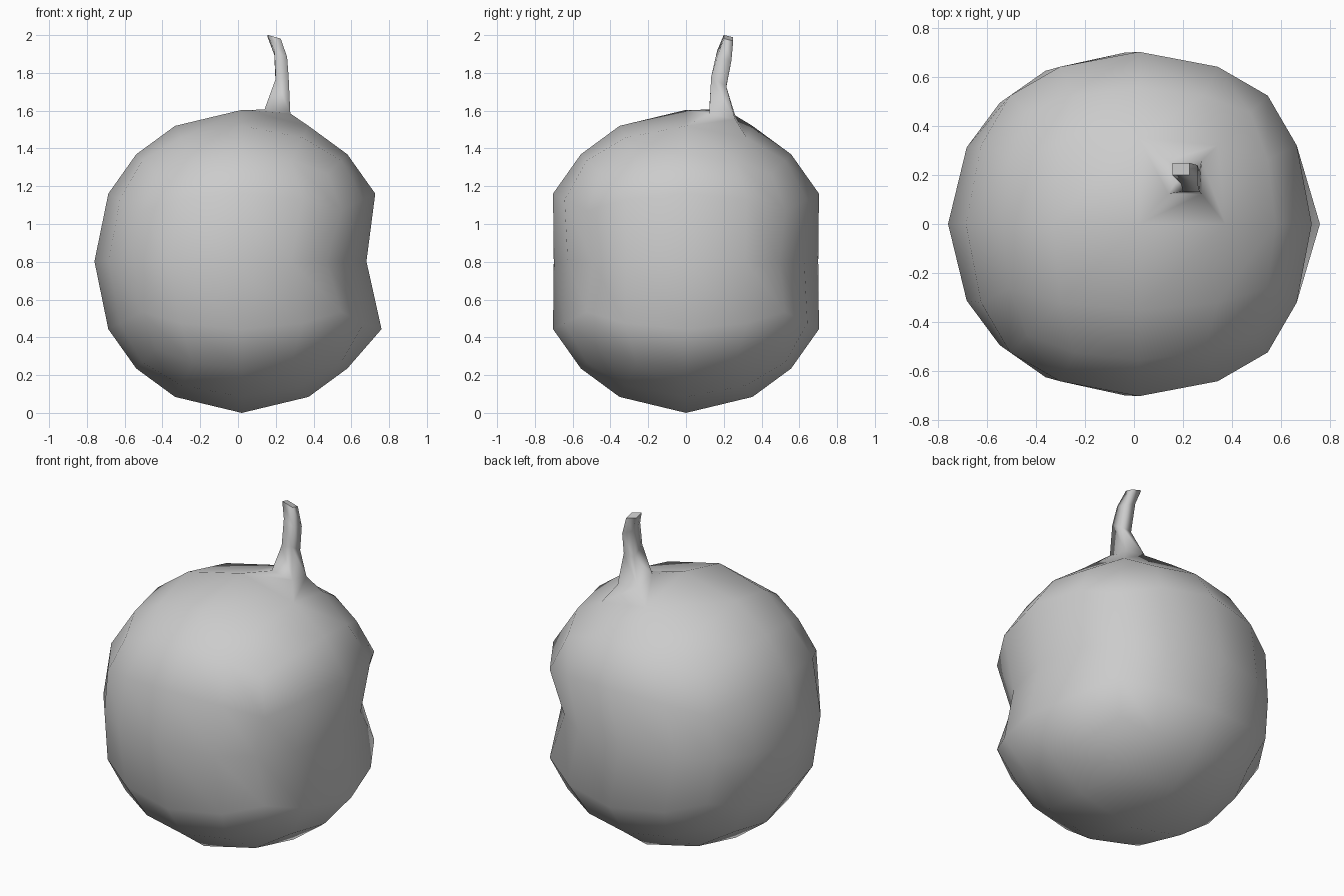
import bpy, bmesh
from mathutils import Vector

if "Cube" in bpy.data.objects:
    bpy.data.objects.remove(bpy.data.objects["Cube"])

bm = bmesh.new()

# Fruit body: subdivided cube rounded to a ball
bmesh.ops.create_cube(bm, size=2)
bmesh.ops.subdivide_edges(bm, edges=bm.edges[:], cuts=3, use_grid_fill=True)
for v in bm.verts:
    grid = v.co.copy()
    n = grid.normalized()
    v.co = Vector((0.79 * n.x + 0.02, 0.787 * n.y, 0.802 * n.z + 0.802))
    # pinched waist, shifted to the left
    if abs(grid.z) < 0.01:
        v.co.x = 0.72 * n.x - 0.04
        v.co.y = 0.70 * n.y
    # small bulge below the dent
    if (grid - Vector((1, 0, -0.5))).length < 0.01:
        v.co.x = 0.76

# Stem: inset of one top face, extruded along bent rings
bm.faces.ensure_lookup_table()
target = Vector((0.19, 0.17, 1.52))
face = min(bm.faces, key=lambda f: (f.calc_center_median() - target).length)
bmesh.ops.inset_individual(bm, faces=[face], thickness=0.08)

# x range, y range, centre height, tilt in x, tilt in y
rings = [
    (0.14, 0.277, 0.123, 0.26, 1.58, -0.15, -0.22),
    (0.20, 0.268, 0.133, 0.213, 1.75, 0.10, -0.60),
    (0.192, 0.26, 0.165, 0.24, 1.89, -0.50, -0.30),
    (0.157, 0.226, 0.20, 0.25, 1.985, -0.28, -0.25),
]


def place(face, ring):
    x0, x1, y0, y1, z, tx, ty = ring
    mid = face.calc_center_median()
    for v in face.verts:
        x = x0 if v.co.x < mid.x else x1
        y = y0 if v.co.y < mid.y else y1
        v.co = (x, y, z + tx * (x - (x0 + x1) / 2) + ty * (y - (y0 + y1) / 2))


place(face, rings[0])
for ring in rings[1:]:
    face = bmesh.ops.extrude_discrete_faces(bm, faces=[face])["faces"][0]
    place(face, ring)

for f in bm.faces:
    f.smooth = True
# crisp cut end
for e in face.edges:
    e.smooth = False
bmesh.ops.recalc_face_normals(bm, faces=bm.faces[:])

mesh = bpy.data.meshes.new("fruit_with_stem")
bm.to_mesh(mesh)
bm.free()
bpy.context.collection.objects.link(bpy.data.objects.new("fruit_with_stem", mesh))
